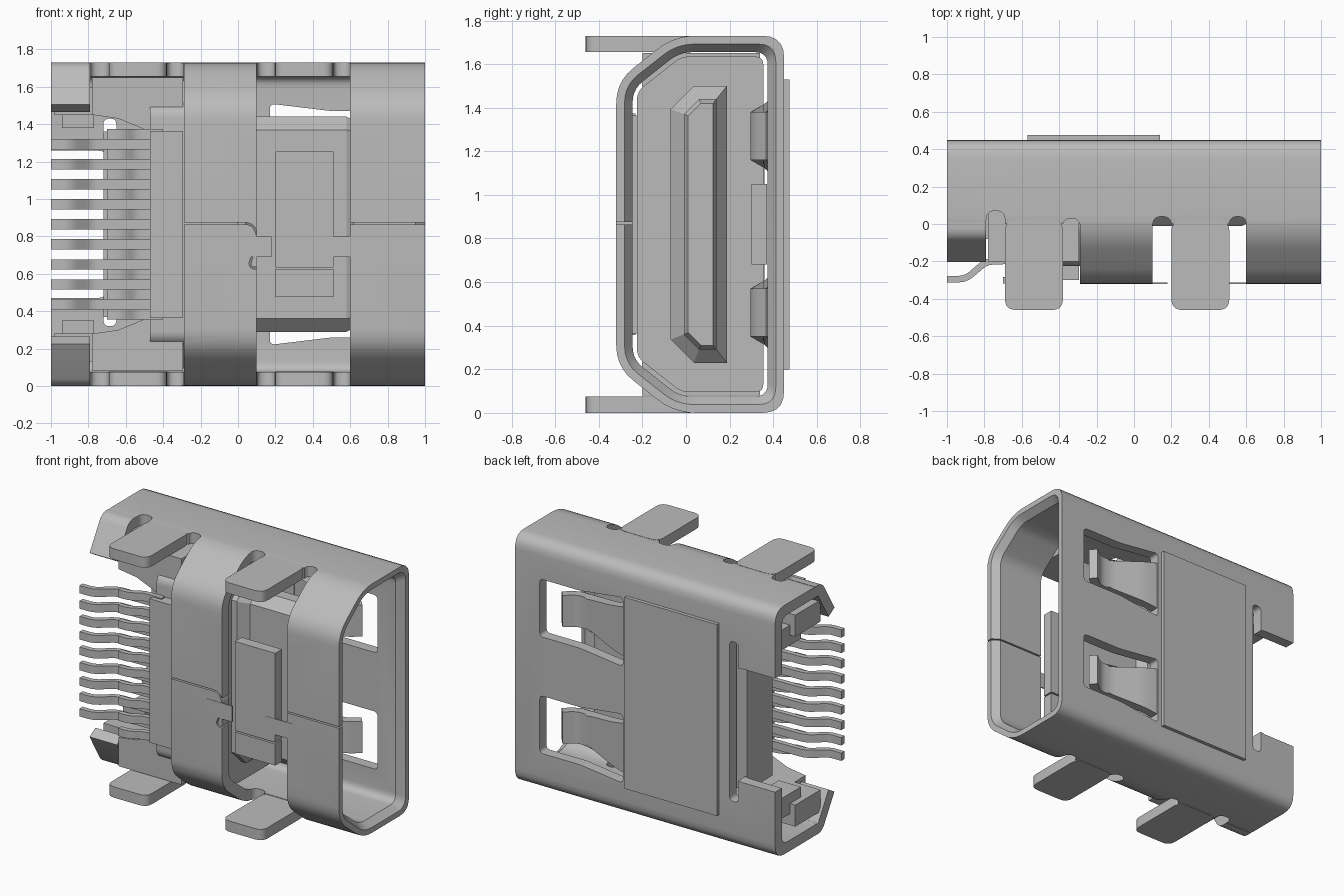
import bpy, bmesh, math
from mathutils import Vector

H = 1.73          # overall height
WALL = 0.075      # sheet thickness

if "Cube" in bpy.data.objects:
    bpy.data.objects.remove(bpy.data.objects["Cube"], do_unlink=True)

steel = bpy.data.materials.new("satin grey")
steel.use_nodes = True
GREY = (0.5, 0.5, 0.5, 1)
steel.diffuse_color = GREY
steel.node_tree.nodes["Principled BSDF"].inputs["Base Color"].default_value = GREY


def finish(name, bm):
    bmesh.ops.recalc_face_normals(bm, faces=bm.faces)
    mesh = bpy.data.meshes.new(name)
    bm.to_mesh(mesh)
    bm.free()
    mesh.materials.append(steel)
    ob = bpy.data.objects.new(name, mesh)
    bpy.context.scene.collection.objects.link(ob)
    return ob


def smooth(ob):
    bpy.ops.object.select_all(action="DESELECT")
    ob.select_set(True)
    bpy.context.view_layer.objects.active = ob
    bpy.ops.object.shade_smooth_by_angle(angle=math.radians(32))


def fillet(pts, r, n=5, closed=True):
    """Round the corners of a 2D path."""
    out, m = [], len(pts)
    for i, p in enumerate(pts):
        if not closed and i in (0, m - 1):
            out.append(tuple(p))
            continue
        p, a, b = Vector(p), Vector(pts[i - 1]), Vector(pts[(i + 1) % m])
        da, db = a - p, b - p
        k = min(r, da.length * 0.48, db.length * 0.48)
        s, e = p + da.normalized() * k, p + db.normalized() * k
        for j in range(n + 1):
            t = j / n
            out.append(tuple(s * (1 - t) ** 2 + p * 2 * t * (1 - t) + e * t * t))
    return out


def rect(a, b, c, d):
    return [(a, c), (b, c), (b, d), (a, d)]


def ribbon(path, w):
    """Outline of a strip of width w along an open 2D path."""
    left, right = [], []
    for i, p in enumerate(path):
        t = Vector(path[min(i + 1, len(path) - 1)]) - Vector(path[max(i - 1, 0)])
        nrm = Vector((-t.y, t.x)).normalized() * w / 2
        left.append(tuple(Vector(p) + nrm))
        right.append(tuple(Vector(p) - nrm))
    return left + right[::-1]


def place(axis, u, v, d):
    return {"x": (d, u, v), "y": (u, d, v), "z": (u, v, d)}[axis]


def loft(name, rings, caps=True):
    """Join rings of equal point count; without caps the last joins the first."""
    bm = bmesh.new()
    loops = [[bm.verts.new(p) for p in ring] for ring in rings]
    pairs = list(zip(loops, loops[1:]))
    if caps:
        bm.faces.new(loops[0])
        bm.faces.new(loops[-1])
    else:
        pairs.append((loops[-1], loops[0]))
    for a, b in pairs:
        for i in range(len(a)):
            j = (i + 1) % len(a)
            bm.faces.new((a[i], a[j], b[j], b[i]))
    return finish(name, bm)


def prism(name, pts, axis, a, b):
    return loft(name, [[place(axis, u, v, d) for u, v in pts] for d in (a, b)])


def flip(pts):
    return [(u, H - v) for u, v in pts]


def cut(ob, cutters):
    for c in cutters:
        c.hide_render = True
        m = ob.modifiers.new("cut", "BOOLEAN")
        m.operation, m.solver, m.object = "DIFFERENCE", "EXACT", c
        deps = bpy.context.evaluated_depsgraph_get()
        mesh = bpy.data.meshes.new_from_object(ob.evaluated_get(deps))
        ob.modifiers.clear()
        ob.data = mesh
        bpy.data.objects.remove(c, do_unlink=True)


def section(t, x, r):
    """Cross-section of the shell, inset by t."""
    slope = 0.79
    drop = t * math.hypot(1, slope)
    z1 = 1.52 + slope * t - drop
    y1 = -0.32 + (H - t - 1.52 + drop) / slope
    half = [(-0.32 + t, z1), (y1, H - t), (0.45 - t, H - t)]
    return [(x, y, z) for y, z in fillet(half + flip(half)[::-1], r)]


# Shell: folded sheet sleeve with a flared mouth
shell = loft("shell", [section(0, -1, 0.1), section(0, 1, 0.1), section(0.038, 1, 0.08),
                       section(WALL, 0.95, 0.06), section(WALL, -1, 0.06)], caps=False)
cutters = [prism("c", rect(-1.1, -0.29, -0.6, 0.0), "z", -1, 3)]
# relief slots beside the tabs
for x0, x1, top in ((-0.79, -0.69, 0.07), (-0.38, -0.29, 0.03), (0.1, 0.2, 0.04), (0.51, 0.6, 0.04)):
    cutters.append(prism("c", fillet(rect(x0, x1, -0.5, top), 0.05), "z", -1, 3))
# front windows, back spring windows
front_window = fillet(rect(0.1, 0.6, 1.255, 2.2), 0.07)
back_window = fillet([(0.17, 1.51), (0.5, 1.47), (0.81, 1.47), (0.81, 1.07), (0.5, 1.07), (0.17, 1.03)], 0.03)
for f in (list, flip):
    cutters.append(prism("c", f(front_window), "y", -0.6, 0.0))
    cutters.append(prism("c", f(back_window), "y", 0.3, 0.6))
# rear notch in the back wall
cutters.append(prism("c", fillet(rect(-0.72, -0.65, 0.32, 1.43), 0.04), "y", 0.3, 0.6))
cutters.append(prism("c", fillet(rect(-1.2, -0.68, 0.47, 1.26), 0.08), "y", 0.3, 0.6))
# interlocking seam
seam = fillet([(-0.4, 0.87), (0.08, 0.87), (0.115, 0.78), (0.05, 0.63), (0.57, 0.63),
               (0.51, 0.78), (0.545, 0.87), (1.1, 0.87)], 0.05, closed=False)
cutters.append(prism("c", ribbon(seam, 0.01), "y", -0.4, -0.2))
cut(shell, cutters)
smooth(shell)

# Solder tabs and bent rear lips, top and bottom
for side, f in (("upper", list), ("lower", flip)):
    z0, z1 = sorted((f([(0, H)])[0][1], f([(0, H - WALL)])[0][1]))
    for label, x0, x1 in (("rear", -0.69, -0.38), ("front", 0.2, 0.51)):
        smooth(prism(f"{side}_{label}_tab", fillet(rect(x0, x1, -0.46, 0.02), 0.06), "z", z0, z1))
    lip = ribbon(fillet([(0.01, H - WALL / 2), (-0.045, H - WALL / 2), (-0.17, 1.485)], 0.06, closed=False), WALL)
    smooth(prism(f"{side}_rear_lip", f(lip), "x", -1, -0.79))

# Spring fingers in the back windows
bend = fillet([(0.13, 0.415), (0.26, 0.4), (0.5, 0.325), (0.6, 0.325), (0.68, 0.39)], 0.05, closed=False)
for side, zc in (("upper", 1.27), ("lower", H - 1.27)):
    finger = prism(f"{side}_spring_finger", ribbon(bend, 0.06), "z", zc - 1, zc + 1)
    for v in finger.data.vertices:
        width = 0.11 if v.co.x > 0.52 else 0.18 - 0.08 * (v.co.x - 0.13) / 0.39
        v.co.z = zc + (v.co.z - zc) * width
    smooth(finger)

# Raised plate on the back, small inlays on the front seam
prism("back_plate", rect(-0.57, 0.14, 0.2, 1.53), "y", 0.44, 0.475)
for i, x0 in enumerate((-0.02, 0.44)):
    inlay = prism(f"seam_inlay_{i}", rect(x0, x0 + 0.2, 0.69, 0.8), "y", -0.322, -0.314)

# Insulating housing
core = loft("housing_core", [section(0.095, x, 0.04) for x in (-0.47, 0.0)])
smooth(core)
prism("housing_front", rect(-0.47, -0.295, 0.365, 1.365), "y", -0.3, -0.1)
prism("housing_back_wall", rect(-0.72, -0.4, 0.37, 1.36), "y", 0.08, 0.36)
prism("housing_boss", rect(-0.3, 0.02, 0.68, 1.05), "y", 0.3, 0.372)
flank = [(-0.78, 1.45), (-0.64, 1.43), (-0.47, 1.36), (-0.295, 1.36), (-0.295, 1.65), (-0.78, 1.65)]
for side, f in (("upper", list), ("lower", flip)):
    prism(f"{side}_flank", f(flank), "y", -0.2, 0.34)
    prism(f"{side}_rear_block", f(rect(-0.98, -0.77, 1.45, 1.6)), "y", -0.08, 0.2)
    prism(f"{side}_rear_foot", f(rect(-0.94, -0.77, 1.38, 1.52)), "y", 0.08, 0.32)

# Tongue with a flared root
def tongue_ring(x, grow):
    half = [(-0.01 - grow, 1.37 + grow * 0.4), (0.06 - grow * 0.4, 1.44 + grow), (0.14 + grow * 0.8, 1.44 + grow)]
    return [(x, y, z) for y, z in half + flip(half)[::-1]]


loft("tongue", [tongue_ring(-0.05, 0.06), tongue_ring(0.04, 0.06), tongue_ring(0.1, 0.0),
                tongue_ring(0.58, 0.0), tongue_ring(0.62, -0.02)])

# Contact pins: long and short rows, staggered
PITCH = 0.107
rows = (("long_pin", 9, [(-1, -0.295), (-0.9, -0.295), (-0.79, -0.2), (-0.4, -0.19)]),
        ("short_pin", 10, [(-0.7, -0.3), (-0.62, -0.3), (-0.55, -0.25), (-0.4, -0.25)]))
for name, count, path in rows:
    outline = ribbon(fillet(path, 0.04, 3, closed=False), 0.035)
    for k in range(count):
        z = H / 2 + (k - (count - 1) / 2) * PITCH
        smooth(prism(f"{name}_{k + 1}", outline, "z", z - 0.027, z + 0.027))
